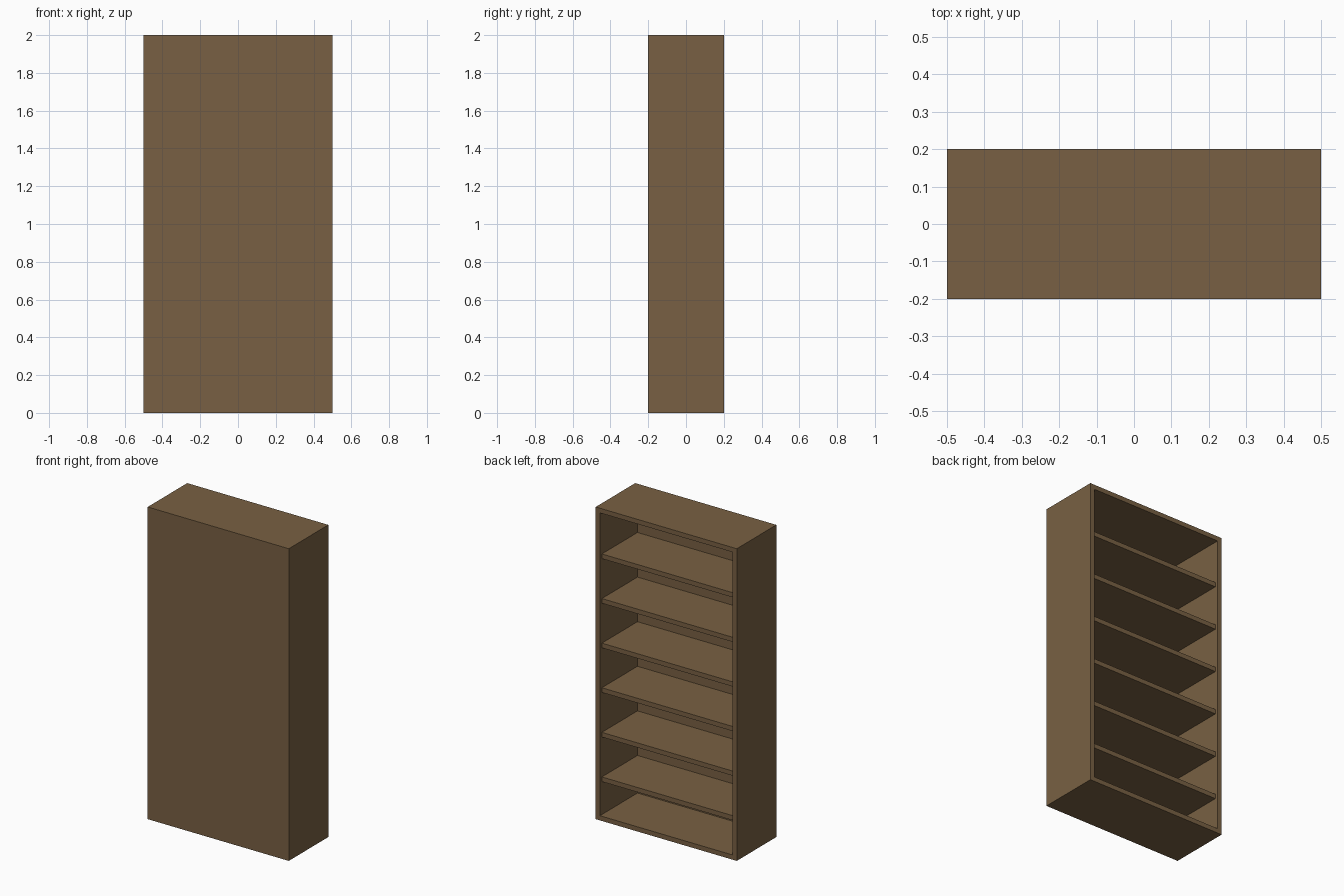
import bpy

if "Cube" in bpy.data.objects:
    bpy.data.objects.remove(bpy.data.objects["Cube"])

W, D, H = 1.0, 0.4, 2.0      # overall size
T = 0.03                     # board thickness
BACK = 0.02                  # closed panel thickness
RECESS = 0.02                # shelves sit back from the open face

wood = bpy.data.materials.new("brown_wood")
wood.diffuse_color = (0.19, 0.118, 0.056, 1)
wood.use_nodes = True
wood.node_tree.nodes["Principled BSDF"].inputs["Base Color"].default_value = wood.diffuse_color


def board(name, lo, hi):
    """Box spanning two opposite corners."""
    bpy.ops.mesh.primitive_cube_add(size=1, location=[(a + b) / 2 for a, b in zip(lo, hi)])
    ob = bpy.context.object
    ob.name = name
    for v in ob.data.vertices:
        v.co = [c * (b - a) for c, a, b in zip(v.co, lo, hi)]
    ob.data.materials.append(wood)
    return ob


x, y = W / 2, D / 2
xi = x - T                   # inner face of the sides

# Carcass: sides, top, bottom and closed panel
board("left_side", (-x, -y, 0), (-xi, y, H))
board("right_side", (xi, -y, 0), (x, y, H))
board("bottom_board", (-xi, -y, 0), (xi, y, T))
board("top_board", (-xi, -y, H - T), (xi, y, H))
board("closed_panel", (-xi, -y, T), (xi, -y + BACK, H - T))

# Six evenly spaced shelves, open towards +y
for i in range(1, 7):
    top = i * H / 7 - 0.015
    board(f"shelf_{i}", (-xi, -y + BACK, top - T), (xi, y - RECESS, top))
